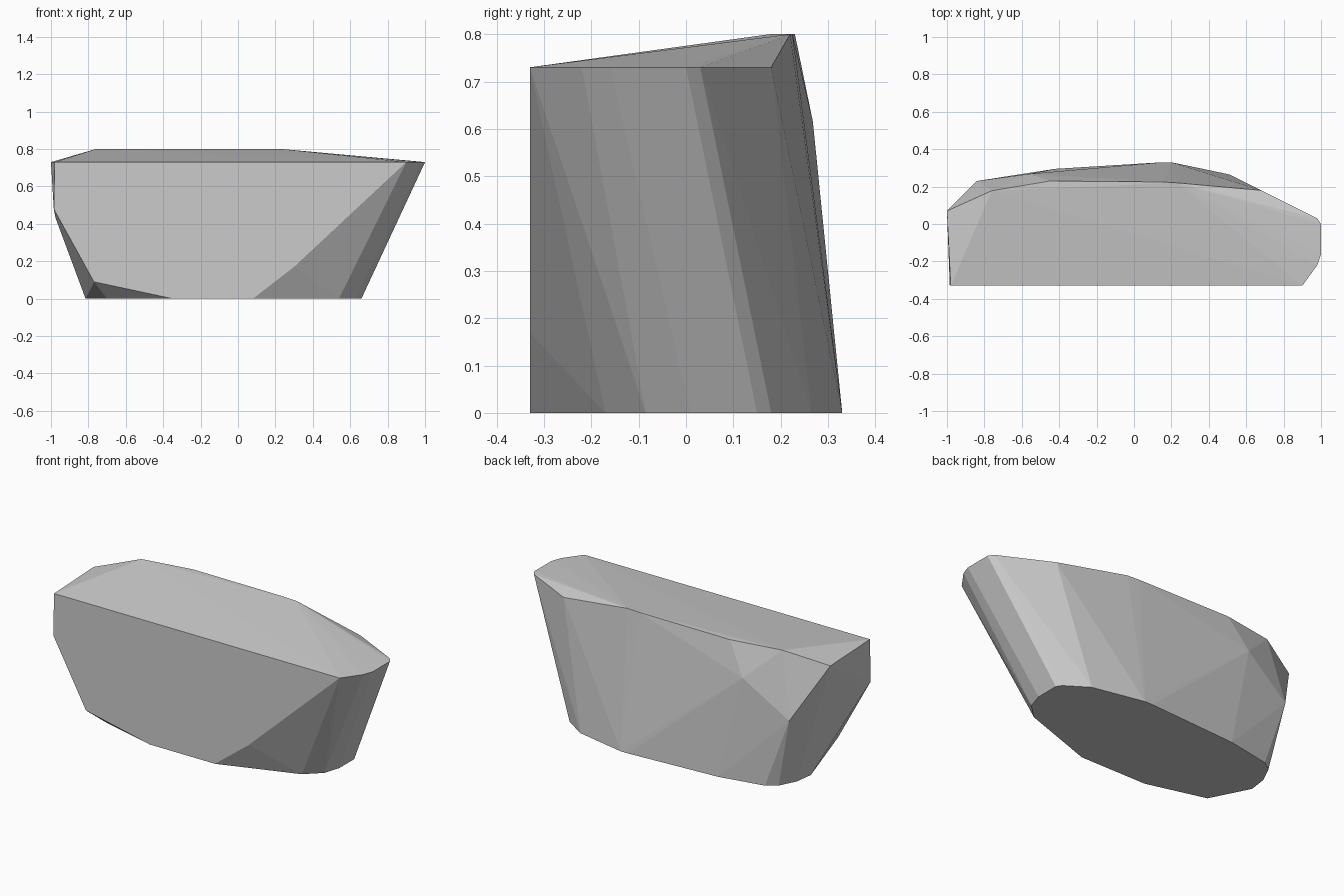
import bpy, bmesh

# Faceted rock: stacked outlines wrapped in a convex skin
levels = {
    0.0: [(0.08, -0.33), (0.54, -0.17), (0.63, -0.085), (0.66, 0.01), (0.66, 0.15),
          (0.64, 0.18), (0.51, 0.265), (0.20, 0.33), (0.15, 0.33), (-0.42, 0.295),
          (-0.69, 0.243), (-0.75, 0.20), (-0.80, 0.10), (-0.815, -0.01),
          (-0.70, -0.236), (-0.35, -0.33)],
    0.73: [(-0.98, -0.33), (0.90, -0.33), (0.98, -0.22), (1.0, -0.16), (1.0, 0.0),
           (0.98, 0.03), (0.68, 0.18), (-1.0, 0.07)],
    0.8: [(-0.76, 0.178), (-0.45, 0.23), (0.15, 0.225), (0.23, 0.22)],
}
# Chipped corners between the outlines
chips = [(-0.84, 0.23, 0.42), (-0.56, 0.268, 0.615), (-0.985, -0.33, 0.48),
         (-0.975, -0.27, 0.43), (-0.77, -0.33, 0.09), (0.30, -0.33, 0.17)]

bm = bmesh.new()
for z, outline in levels.items():
    for x, y in outline:
        bm.verts.new((x, y, z))
for p in chips:
    bm.verts.new(p)
res = bmesh.ops.convex_hull(bm, input=bm.verts)
loose = [v for v in bm.verts if not v.link_faces]
bmesh.ops.delete(bm, geom=loose, context='VERTS')
bmesh.ops.recalc_face_normals(bm, faces=bm.faces)

mesh = bpy.data.meshes.new("rock")
bm.to_mesh(mesh)
bm.free()
rock = bpy.data.objects.new("rock", mesh)
bpy.context.collection.objects.link(rock)
